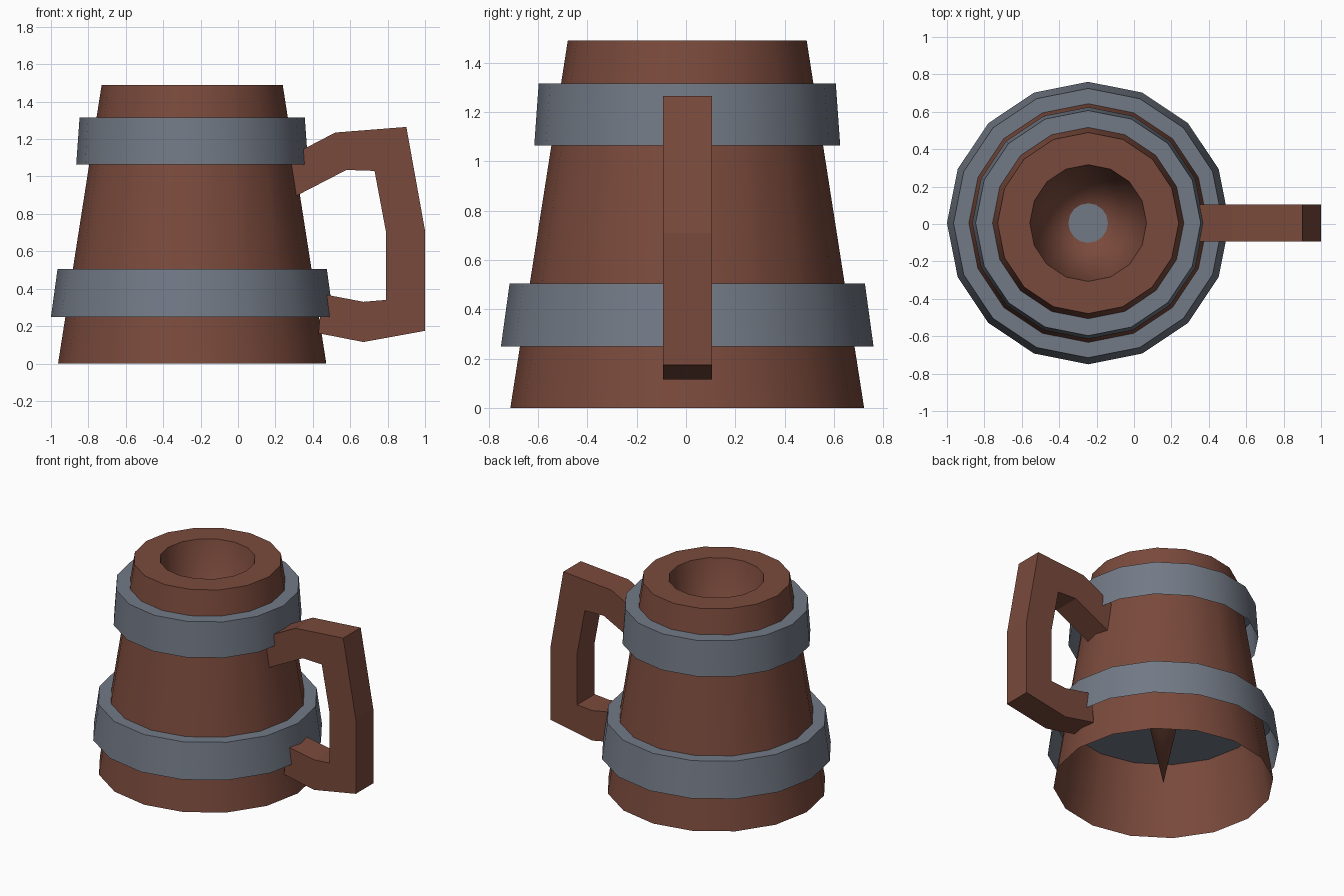
import bpy, bmesh, math
from mathutils import Vector

if "Cube" in bpy.data.objects:
    bpy.data.objects.remove(bpy.data.objects["Cube"], do_unlink=True)

SIDES = 16
CENTRE = Vector((-0.245, 0.005, 0))


def material(name, rgb):
    m = bpy.data.materials.new(name)
    m.use_nodes = True
    m.diffuse_color = (*rgb, 1)
    m.node_tree.nodes["Principled BSDF"].inputs["Base Color"].default_value = (*rgb, 1)
    return m


wood = material("brown wood", (0.195, 0.068, 0.045))
iron = material("grey iron", (0.17, 0.194, 0.238))


def finish(name, bm, mat, smooth):
    mesh = bpy.data.meshes.new(name)
    bm.to_mesh(mesh)
    bm.free()
    mesh.materials.append(mat)
    ob = bpy.data.objects.new(name, mesh)
    bpy.context.collection.objects.link(ob)
    if smooth:
        bpy.ops.object.select_all(action='DESELECT')
        ob.select_set(True)
        bpy.context.view_layer.objects.active = ob
        bpy.ops.object.shade_smooth_by_angle(angle=math.radians(35))
    return ob


def lathe(name, profile, mat):
    """Turn a (radius, height) profile around the mug's axis."""
    bm = bmesh.new()
    rings = []
    for r, z in profile:
        if r == 0:
            rings.append([bm.verts.new((0, 0, z))] * SIDES)
            continue
        angles = [math.tau * i / SIDES for i in range(SIDES)]
        rings.append([bm.verts.new((r * math.cos(a), r * math.sin(a), z)) for a in angles])
    for low, high in zip(rings, rings[1:]):
        for i in range(SIDES):
            j = (i + 1) % SIDES
            corners = dict.fromkeys((low[i], low[j], high[j], high[i]))
            bm.faces.new(list(corners))
    ob = finish(name, bm, mat, True)
    ob.location = CENTRE
    return ob


# Tapered wall, flat rim and conical hollow; open underneath
lathe("mug_body", [(0.717, 0), (0.484, 1.49), (0.312, 1.49), (0, 0)], wood)

# Bands, open below; the lower one's lid also closes the inside
lathe("lower_band", [(0.755, 0.25), (0.72, 0.505), (0, 0.505)], iron)
lathe("upper_band", [(0.62, 1.065), (0.602, 1.315), (0.45, 1.315)], iron)

# Handle: outer and inner outline points paired into square sections
outer = [(0.28, 1.11), (0.52, 1.235), (0.9, 1.265), (1, 0.71),
         (1, 0.175), (0.67, 0.115), (0.43, 0.162)]
inner = [(0.27, 0.875), (0.58, 1.035), (0.73, 1.03), (0.79, 0.71),
         (0.79, 0.34), (0.67, 0.33), (0.45, 0.372)]
bm = bmesh.new()
sections = []
for (xo, zo), (xi, zi) in zip(outer, inner):
    corners = [(xo, -0.093, zo), (xo, 0.105, zo), (xi, 0.105, zi), (xi, -0.093, zi)]
    sections.append([bm.verts.new(c) for c in corners])
for a, b in zip(sections, sections[1:]):
    for i in range(4):
        j = (i + 1) % 4
        bm.faces.new((a[i], a[j], b[j], b[i]))
bm.faces.new(sections[0])
bm.faces.new(sections[-1])
bmesh.ops.recalc_face_normals(bm, faces=bm.faces[:])
finish("handle", bm, wood, False)
